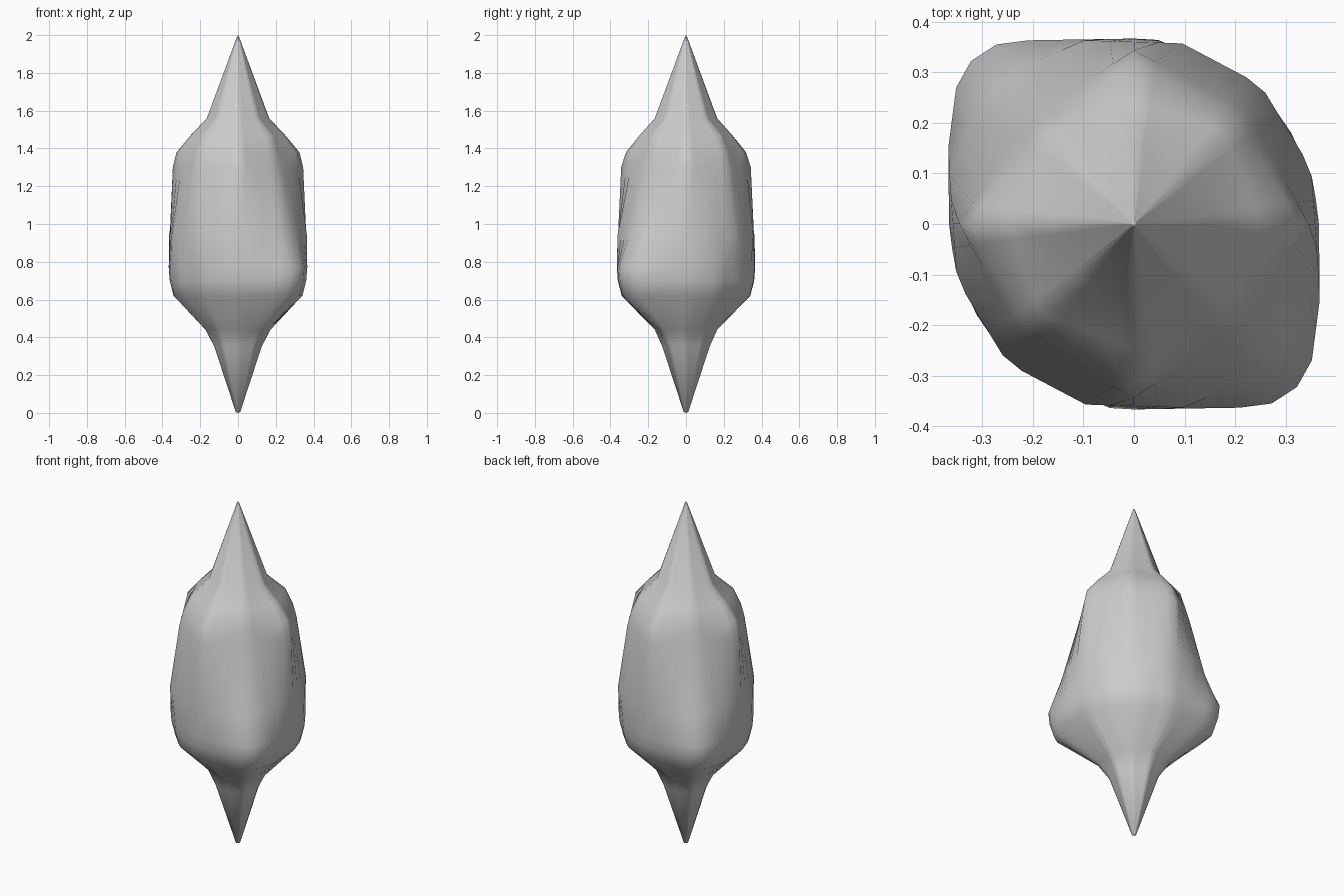
import bpy, bmesh, math

if "Cube" in bpy.data.objects:
    bpy.data.objects.remove(bpy.data.objects["Cube"])

N = 48  # samples around each ring


def octagon(ax, ay, d1, d2):
    """Half outline from axis radii and the two diagonal radii (d1 = +x+y, d2 = +x-y)."""
    k = math.sqrt(0.5)
    return [(ax, 0), (d2 * k, -d2 * k), (0, -ay), (-d1 * k, -d1 * k)]


def scaled(half, s):
    return [(x * s, y * s) for x, y in half]


def radius(poly, a):
    """Distance from the axis to a convex outline in direction a."""
    best = 10.0
    for (x1, y1), (x2, y2) in zip(poly, poly[1:] + poly[:1]):
        nx, ny = y2 - y1, x1 - x2
        d = nx * x1 + ny * y1
        if d < 0:
            nx, ny, d = -nx, -ny, -d
        dot = nx * math.cos(a) + ny * math.sin(a)
        if dot > 1e-6:
            best = min(best, d / dot)
    return best


# Half outlines; the other half is the same turned by 180 degrees
belly = [(.367, -.15), (.35, -.28), (.32, -.325), (.26, -.362),
         (-.04, -.367), (-.195, -.3), (-.32, -.17), (-.365, -.03)]
waist = [(.365, -.1), (.31, -.23), (.24, -.3), (.1, -.363),
         (-.095, -.357), (-.25, -.275), (-.35, -.11)]

# Heights and outlines from the lower tip to the upper tip
rings = [
    (0.005, octagon(.012, .012, .012, .012)),
    (0.35, octagon(.125, .125, .12, .13)),
    (0.44, octagon(.172, .165, .16, .195)),
    (0.62, scaled(belly, .93)),
    (0.70, scaled(belly, .985)),
    (0.77, belly),
    (0.94, waist),
    (1.30, octagon(.345, .343, .315, .295)),
    (1.38, octagon(.325, .318, .295, .272)),
    (1.47, octagon(.25, .245, .255, .245)),
    (1.56, octagon(.165, .165, .155, .15)),
    (1.99, octagon(.006, .006, .006, .006)),
]

bm = bmesh.new()
loops = []
for z, half in rings:
    poly = half + [(-x, -y) for x, y in half]
    loop = []
    for i in range(N):
        a = 2 * math.pi * i / N
        r = radius(poly, a)
        loop.append(bm.verts.new((r * math.cos(a), r * math.sin(a), z)))
    loops.append(loop)
for lo, hi in zip(loops, loops[1:]):
    for i in range(N):
        j = (i + 1) % N
        bm.faces.new((lo[i], lo[j], hi[j], hi[i]))

# Pointed ends
for loop, z in ((loops[0], 0.0), (loops[-1], 2.0)):
    tip = bm.verts.new((0, 0, z))
    for i in range(N):
        bm.faces.new((loop[i], loop[(i + 1) % N], tip))
bmesh.ops.recalc_face_normals(bm, faces=bm.faces)
for f in bm.faces:
    f.smooth = True

mesh = bpy.data.meshes.new("crystal_shard")
bm.to_mesh(mesh)
bm.free()
bpy.context.collection.objects.link(bpy.data.objects.new("crystal_shard", mesh))
